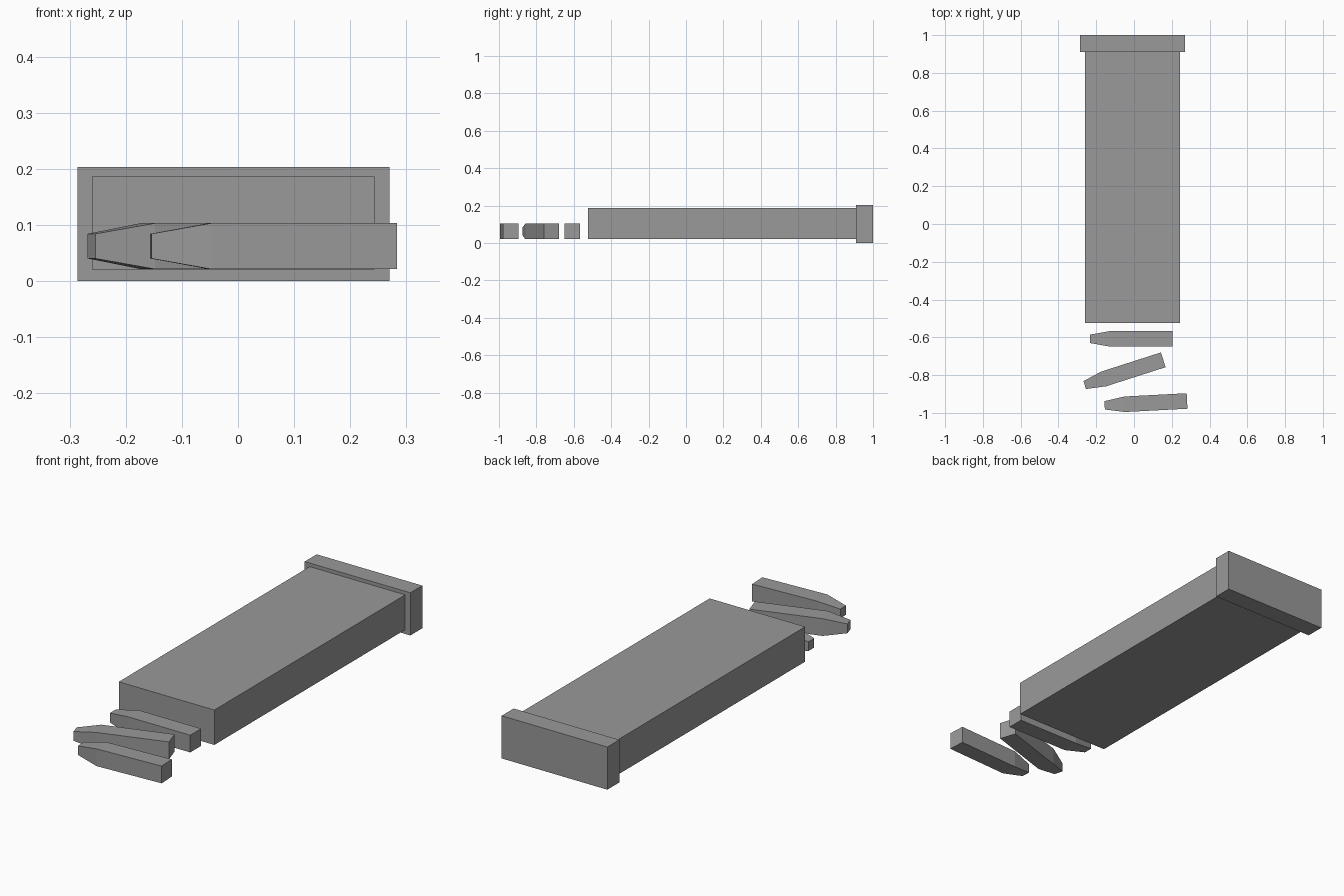
import bpy
import bmesh
from math import radians
from mathutils import Matrix

cube = bpy.data.objects.get("Cube")
if cube:
    bpy.data.objects.remove(cube, do_unlink=True)

grey = bpy.data.materials.new("mid_grey")
grey.use_nodes = True
colour = (0.32, 0.32, 0.32, 1)
grey.diffuse_color = colour
grey.node_tree.nodes["Principled BSDF"].inputs["Base Color"].default_value = colour


def finish(name, bm):
    bmesh.ops.recalc_face_normals(bm, faces=bm.faces)
    mesh = bpy.data.meshes.new(name)
    bm.to_mesh(mesh)
    bm.free()
    mesh.materials.append(grey)
    obj = bpy.data.objects.new(name, mesh)
    bpy.context.collection.objects.link(obj)
    return obj


def box(name, low, high):
    """Box between two opposite corners."""
    bm = bmesh.new()
    size = [h - l for l, h in zip(low, high)]
    mid = [(h + l) / 2 for l, h in zip(low, high)]
    bmesh.ops.create_cube(bm, size=1, matrix=Matrix.Translation(mid) @ Matrix.Diagonal((*size, 1)))
    return finish(name, bm)


def cartridge(name, back, angle):
    """Square case with a tapered nose pointing to -x, origin at the back end."""
    bm = bmesh.new()
    rings = []
    for x, r in ((0, 0.041), (-0.331, 0.041), (-0.437, 0.022)):
        rings.append([bm.verts.new((x, y * r, z * r))
                      for y, z in ((-1, -1), (1, -1), (1, 1), (-1, 1))])
    for a, b in zip(rings, rings[1:]):
        for i in range(4):
            j = (i + 1) % 4
            bm.faces.new((a[i], a[j], b[j], b[i]))
    bm.faces.new(rings[0])
    bm.faces.new(rings[-1])
    obj = finish(name, bm)
    obj.location = (*back, 0.062)
    obj.rotation_euler.z = radians(angle)


# Magazine
box("magazine_body", (-0.26, -0.525, 0.02), (0.243, 0.912, 0.186))
box("base_plate", (-0.286, 0.91, 0), (0.27, 1, 0.203))

# Loose cartridges
cartridge("cartridge_inner", (0.203, -0.608), 0)
cartridge("cartridge_middle", (0.155, -0.719), 17.8)
cartridge("cartridge_outer", (0.281, -0.937), 3)
